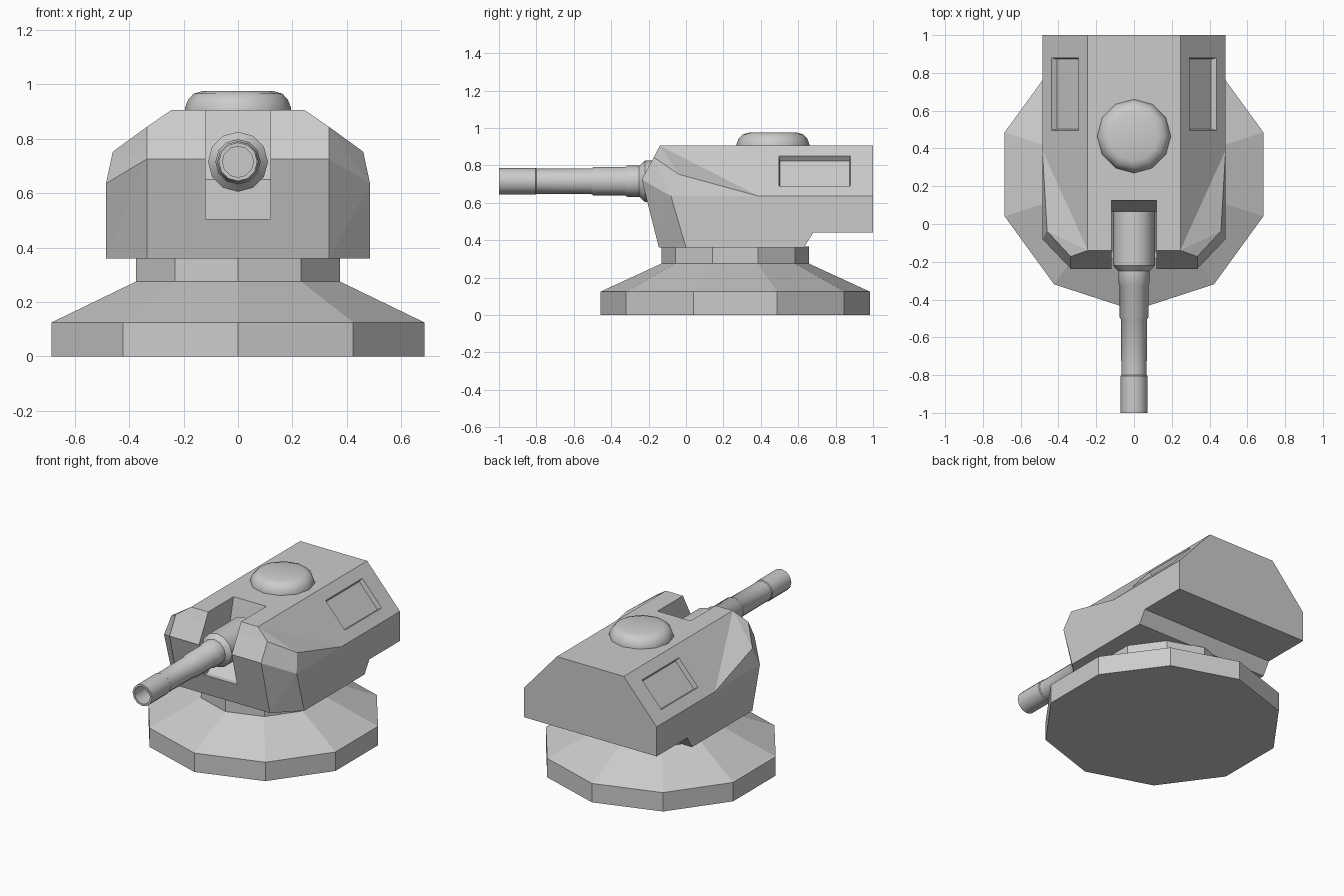
import bpy, bmesh, math
from mathutils import Matrix, Vector

if "Cube" in bpy.data.objects:
    bpy.data.objects.remove(bpy.data.objects["Cube"])


def make_object(name, bm):
    bmesh.ops.recalc_face_normals(bm, faces=bm.faces)
    mesh = bpy.data.meshes.new(name)
    bm.to_mesh(mesh)
    bm.free()
    obj = bpy.data.objects.new(name, mesh)
    bpy.context.collection.objects.link(obj)
    return obj


def lathe(name, profile, sides, matrix, start=0.0):
    """Closed solid of revolution from (radius, height) points."""
    bm = bmesh.new()
    rings = []
    for r, h in profile:
        rings.append([bm.verts.new(matrix @ Vector((
            r * math.cos(start + 2 * math.pi * i / sides),
            r * math.sin(start + 2 * math.pi * i / sides), h))) for i in range(sides)])
    for a, b in zip(rings, rings[1:]):
        for i in range(sides):
            j = (i + 1) % sides
            bm.faces.new((a[i], a[j], b[j], b[i]))
    bm.faces.new(rings[0])
    bm.faces.new(rings[-1])
    return make_object(name, bm)


def cut(target, cutter):
    mod = target.modifiers.new("cut", 'BOOLEAN')
    mod.object = cutter
    mod.operation = 'DIFFERENCE'
    mod.solver = 'EXACT'
    bpy.context.view_layer.objects.active = target
    bpy.ops.object.modifier_apply(modifier=mod.name)
    bpy.data.objects.remove(cutter)


def smooth(obj, angle):
    bpy.ops.object.select_all(action='DESELECT')
    obj.select_set(True)
    bpy.context.view_layer.objects.active = obj
    bpy.ops.object.shade_smooth_by_angle(angle=math.radians(angle))


# Ten-sided pedestal with sloping skirt and neck
lathe("pedestal", [(0.72, 0), (0.72, 0.125), (0.394, 0.275), (0.394, 0.365)], 10,
      Matrix.Translation((0, 0.263, 0)), -math.pi / 2)

# Turret housing: right-hand corner points, mirrored in x
points = [(.245, -.14, .905), (.335, -.172, .843), (.46, -.038, .752), (.485, -.08, .635),
          (.335, -.237, .725), (.335, -.145, .36), (.485, 0, .36), (.485, .39, .635),
          (.245, .39, .905), (.485, 1, .635), (.245, 1, .905), (.485, 1, .44),
          (.485, .68, .44), (.485, .63, .36)]
side_faces = [(1, 2, 3, 4), (4, 3, 6, 5), (2, 7, 3), (3, 7, 9, 11, 12, 13, 6),
              (0, 1, 2), (0, 2, 7, 8), (8, 7, 9, 10)]
centre_strips = [(0, 8, 10), (0, 1, 4), (4, 5), (5, 6, 13), (13, 12), (12, 11), (11, 9, 10)]
bm = bmesh.new()
right = [bm.verts.new(p) for p in points]
left = [bm.verts.new((-x, y, z)) for x, y, z in points]
for f in side_faces:
    bm.faces.new([right[i] for i in f])
    bm.faces.new([left[i] for i in reversed(f)])
for s in centre_strips:
    bm.faces.new([right[i] for i in s] + [left[i] for i in reversed(s)])
bmesh.ops.connect_verts_nonplanar(bm, angle_limit=0.02, faces=bm.faces)
housing = make_object("turret_housing", bm)

# Gun slot with a sloped floor and back wall
slot = [(-.4, .505), (-.15, .505), (.065, .65), (.125, .905), (.14, 1.0), (-.4, 1.0)]
bm = bmesh.new()
a = [bm.verts.new((-.12, y, z)) for y, z in slot]
b = [bm.verts.new((.12, y, z)) for y, z in slot]
bm.faces.new(a)
bm.faces.new(b)
for i in range(len(slot)):
    j = (i + 1) % len(slot)
    bm.faces.new((a[i], a[j], b[j], b[i]))
cut(housing, make_object("slot_cutter", bm))

# Recessed panels on both sloped sides
for s in (1, -1):
    bm = bmesh.new()
    bmesh.ops.create_cube(bm, size=1.0)
    for v in bm.verts:
        k = 0.88 if v.co.z < 0 else 1.0
        v.co = Vector((v.co.x * 0.226 * k, v.co.y * (0.395 - (1 - k) * 0.2), v.co.z * 0.06))
    tilt = Matrix.Rotation(s * math.atan2(0.27, 0.24), 4, 'Y')
    bm.transform(Matrix.Translation((s * 0.365, 0.6875, 0.77)) @ tilt)
    cut(housing, make_object("panel_cutter", bm))

# Domed roof hatch
hatch = lathe("roof_hatch", [(.195, .895), (.195, .912), (.184, .942), (.163, .965), (.13, .975)],
              12, Matrix.Translation((0, 0.465, 0)))
smooth(hatch, 35)

# Gun barrel with stepped sleeves and hollow muzzle, running towards -y
barrel = [(.11, -.065), (.11, .22), (.083, .25), (.083, .315), (.076, .325), (.076, .495),
          (.069, .505), (.067, .8), (.071, .805), (.071, 1.0), (.057, 1.0), (.057, .88)]
gun = lathe("gun_barrel", barrel, 12,
            Matrix.Translation((0, 0, 0.715)) @ Matrix.Rotation(math.pi / 2, 4, 'X'))
smooth(gun, 35)
